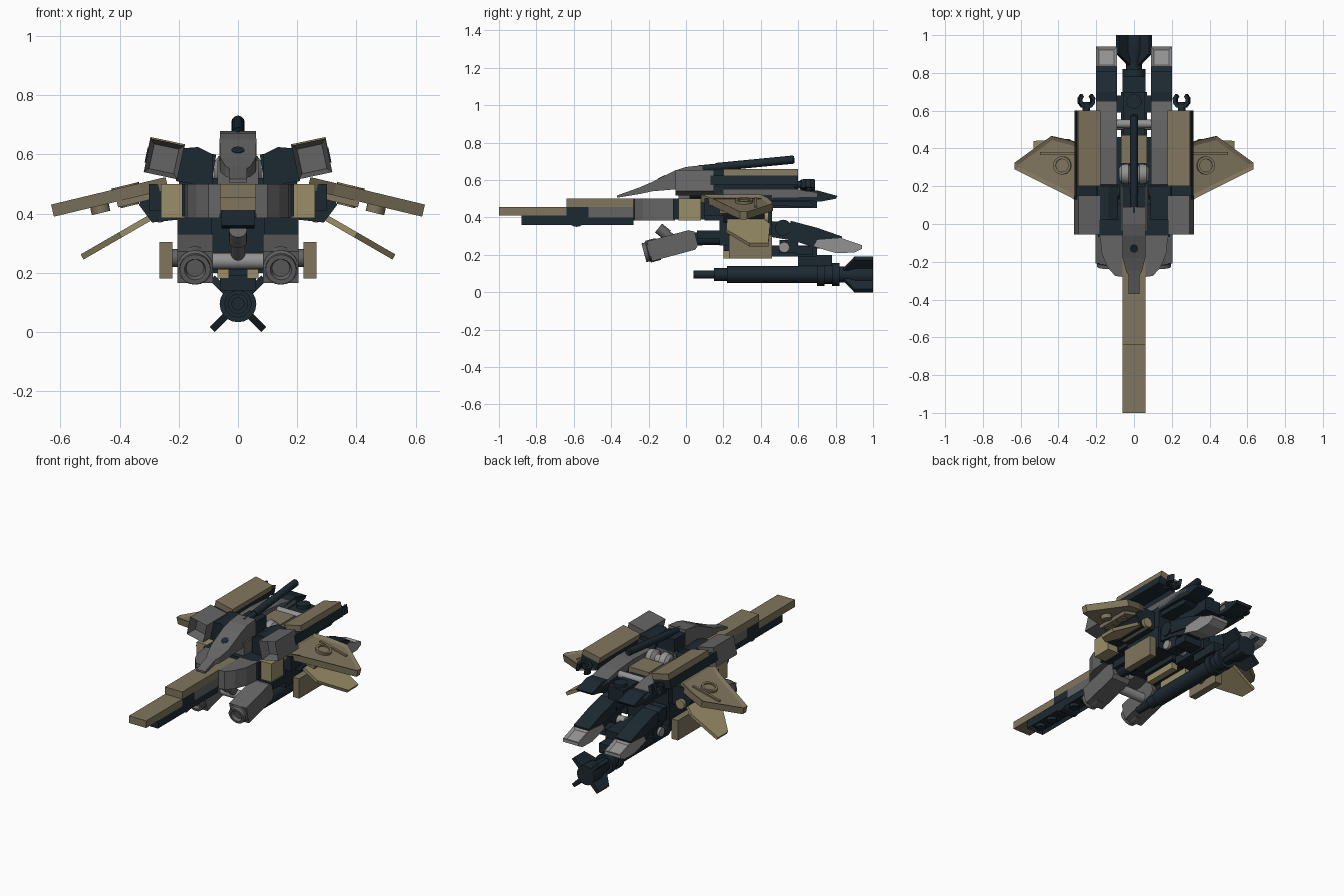
import bpy, bmesh, math
from mathutils import Vector, Matrix

if "Cube" in bpy.data.objects:
    bpy.data.objects.remove(bpy.data.objects["Cube"])

def material(name, col):
    m = bpy.data.materials.new(name)
    m.diffuse_color = (*col, 1)
    m.use_nodes = True
    m.node_tree.nodes["Principled BSDF"].inputs["Base Color"].default_value = m.diffuse_color
    return m

TAN = material("tan", (0.215, 0.18, 0.11))
SAND = material("sand", (0.32, 0.27, 0.14))
DARK = material("dark_blue", (0.012, 0.022, 0.031))
GREY = material("grey", (0.13, 0.13, 0.13))
LIGHT = material("light_grey", (0.29, 0.29, 0.29))

def finish(name, bm, mat, mirror=False, smooth=False):
    bmesh.ops.recalc_face_normals(bm, faces=bm.faces)
    me = bpy.data.meshes.new(name)
    bm.to_mesh(me)
    bm.free()
    me.materials.append(mat)
    ob = bpy.data.objects.new(name, me)
    bpy.context.collection.objects.link(ob)
    if mirror:
        ob.modifiers.new("mirror", 'MIRROR').use_mirror_merge = False
    if smooth:
        bpy.ops.object.select_all(action='DESELECT')
        ob.select_set(True)
        bpy.context.view_layer.objects.active = ob
        bpy.ops.object.shade_smooth_by_angle(angle=math.radians(35))
    return ob

def skin(name, rings, mat, mirror=False, smooth=False):
    """Closed skin through rings with equal point counts."""
    bm = bmesh.new()
    vs = [[bm.verts.new(p) for p in r] for r in rings]
    n = len(vs[0])
    for a, b in zip(vs, vs[1:]):
        for i in range(n):
            bm.faces.new((a[i], a[(i + 1) % n], b[(i + 1) % n], b[i]))
    bm.faces.new(vs[0])
    bm.faces.new(vs[-1])
    return finish(name, bm, mat, mirror, smooth)

def prism(name, axis, pts, lo, hi, mat, mirror=False):
    put = {'X': lambda p, d: (d, p[0], p[1]), 'Y': lambda p, d: (p[0], d, p[1]),
           'Z': lambda p, d: (p[0], p[1], d)}[axis]
    return skin(name, [[put(p, d) for p in pts] for d in (lo, hi)], mat, mirror)

def box(name, x0, x1, y0, y1, z0, z1, mat, mirror=False):
    return prism(name, 'Z', [(x0, y0), (x1, y0), (x1, y1), (x0, y1)], z0, z1, mat, mirror)

def loft(name, secs, mat):
    """Sections along y: (y, half width, z bottom, z top)."""
    return skin(name, [[(-w, y, a), (w, y, a), (w, y, b), (-w, y, b)] for y, w, a, b in secs], mat)

def turned(name, start, direction, steps, mat, mirror=False, n=20):
    """Round part from (distance, radius) steps along a direction."""
    q = Vector(direction).to_track_quat('Z', 'Y')
    rings = [[Vector(start) + q @ Vector((r * math.cos(2 * math.pi * i / n), r * math.sin(2 * math.pi * i / n), d))
              for i in range(n)] for d, r in steps]
    return skin(name, rings, mat, mirror, True)

def rod(name, a, b, r, mat, mirror=False):
    d = Vector(b) - Vector(a)
    return turned(name, a, d, [(0, r), (d.length, r)], mat, mirror)

def turn(pivot, axis, deg, *obs):
    p = Matrix.Translation(pivot)
    for ob in obs:
        ob.data.transform(p @ Matrix.Rotation(math.radians(deg), 4, axis) @ p.inverted())

def recess(ob, normal, thick, depth):
    bm = bmesh.new()
    bm.from_mesh(ob.data)
    f = max(bm.faces, key=lambda f: f.normal.dot(Vector(normal)))
    bmesh.ops.inset_region(bm, faces=[f], thickness=thick, depth=0)
    for v in f.verts:
        v.co -= f.normal * depth
    bm.to_mesh(ob.data)
    bm.free()
    return ob

# Nose blade
box("nose_front_plate", -.06, .06, -1, -.64, .41, .455, TAN)
box("nose_rear_plate", -.06, .06, -.64, -.1, .455, .5, TAN)
box("nose_inner_plate", -.06, .06, -.64, -.52, .41, .455, DARK)
box("nose_brace", -.06, .06, -.52, -.2, .40, .455, GREY)
recess(box("nose_under_plate", -.058, .058, -.88, -.28, .36, .41, DARK), (0, 0, -1), .015, .02)
rod("nose_hinge", (-.055, -.585, .395), (.055, -.585, .395), .045, DARK)
for i in range(6):
    y = -.83 + i * .1
    rod("nose_under_tube", (0, y, .362), (0, y, .39), .028, DARK)

# Curved chest cheeks and side blocks
prism("chest_cheek", 'Z', [(.06, -.28), (.10, -.275), (.14, -.23), (.17, -.16), (.18, -.06), (.06, -.06)],
      .385, .5, GREY, True)
box("chest_side_block", .18, .26, -.04, .08, .385, .5, SAND, True)
box("chest_core", -.19, .19, -.07, .2, .39, .5, DARK)
box("torso", -.2, .2, .1, .46, .385, .52, DARK)
box("torso_side", .2, .3, .1, .42, .41, .50, DARK, True)
prism("arm_root", 'Y', [(.2, .38), (.29, .37), (.335, .43), (.31, .48), (.2, .5)], .2, .42, DARK, True)

# Head, block and top barrel
loft("head_shell", [(-.37, .03, .505, .517), (-.27, .03, .522, .553), (-.25, .042, .525, .56), (-.18, .06, .54, .59),
                    (-.06, .062, .55, .65), (0, .06, .545, .67), (.09, .06, .545, .68)], GREY)
turn((0, -.13, .612), 'X', 27, rod("head_hole", (0, -.13, .58), (0, -.13, .617), .022, DARK))
box("neck_block", -.07, .07, -.04, .2, .5, .58, GREY)
box("head_back", -.06, .06, .09, .2, .54, .66, DARK)
turned("top_barrel", (0, .06, .66), (0, .52, .05), [(0, .018), (.1, .018), (.1, .022), (.515, .022), (.522, .016)], DARK)
turned("back_roller", (-.08, .265, .545), (1, 0, 0), [(0, .03), (.015, .05), (.05, .055), (.065, .03), (.095, .03),
                                                    (.11, .055), (.145, .05), (.16, .03)], LIGHT)
rod("back_axle", (-.1, .53, .53), (.1, .53, .53), .022, LIGHT)
box("back_tan_block", -.07, .07, .32, .47, .5, .56, TAN)
box("back_spine", -.055, .055, .2, .7, .45, .53, DARK)
rod("spine_cap", (0, .65, .5), (0, .65, .55), .04, DARK)

# Tilted shoulder pods
P = (.25, .3, .585)
pod = recess(box("shoulder_box", .192, .308, -.055, .15, .527, .643, GREY, True), (0, -1, 0), .022, .06)
plate = box("shoulder_top_plate", .19, .31, .2, .6, .612, .648, TAN, True)
under = recess(box("shoulder_under_beam", .195, .312, .13, .6, .56, .612, DARK, True), (0, 0, -1), .014, .03)
stem = rod("shoulder_clip_stem", (.25, .58, .575), (.25, .645, .575), .02, DARK, True)
clip = prism("shoulder_clip", 'Z', [(.25 + r * math.sin(math.radians(a)), .655 - r * math.cos(math.radians(a)))
             for r, angs in ((.045, range(-140, 141, 35)), (.026, range(140, -141, -35))) for a in angs],
             .552, .598, DARK, True)
turn(P, 'Y', -12, pod, plate, under, stem, clip)
prism("shoulder_link", 'Y', [(.085, .49), (.085, .6), (.135, .625), (.195, .62), (.21, .51)], .02, .2, DARK, True)
rod("shoulder_axle", (.08, .17, .56), (.2, .17, .58), .04, DARK, True)

# Rear boosters: curved grey covers over dark hulls
prism("booster_cover", 'X', [(.2, .5), (.2, .565), (.4, .572), (.55, .56), (.7, .53), (.7, .51)], .09, .2, GREY, True)
prism("booster_hull", 'X', [(.3, .51), (.7, .545), (.81, .515), (.8, .5), (.72, .485), (.6, .49), (.3, .49)],
      .09, .2, DARK, True)
prism("booster_keel", 'X', [(.4, .49), (.66, .485), (.69, .468), (.66, .455), (.55, .46), (.4, .46)], .105, .185, DARK, True)

# Upper wings
W = (.27, .3, .5)
wing = recess(prism("wing", 'Z', [(.24, .08), (.33, .14), (.638, .29), (.638, .325), (.44, .465), (.33, .44), (.24, .4)],
              .475, .517, TAN, True), (0, 0, 1), .022, .01)
boss = turned("wing_boss", (.38, .31, .5), (0, 0, 1), [(0, .048), (.022, .048), (.022, .034), (.014, .034)], TAN, True)
rib = box("wing_rib", .31, .5, .365, .38, .49, .516, TAN, True)
studs = [rod("wing_under_stud", (x, y, .45), (x, y, .48), .032, TAN, True)
         for x, y in ((.38, .22), (.38, .33), (.48, .31))]
pad = box("wing_under_pad", .3, .42, .18, .4, .455, .477, TAN, True)
turn(W, 'Y', 13.5, wing, boss, rib, pad, *studs)

# Lower swept blades
blade = prism("lower_blade", 'Z', [(.25, .29), (.30, .22), (.42, .215), (.568, .34), (.568, .44), (.36, .45), (.25, .38)],
              .403, .423, SAND, True)
turn((.25, .3, .41), 'Y', 30, blade)
rod("blade_hinge", (.265, .22, .4), (.265, .44, .4), .03, SAND, True)

# Hips and hip armour
box("hip_armour", .222, .265, .23, .46, .18, .305, TAN, True)
box("hip_column", .09, .205, .18, .46, .25, .39, DARK, True)
box("hip_slab", .09, .205, .06, .22, .285, .33, DARK, True)
box("hip_center", -.09, .09, .2, .45, .22, .39, DARK)
box("hip_center_plate", .03, .07, .2, .42, .18, .22, SAND, True)
rod("hip_armour_pin", (.18, .34, .25), (.23, .34, .25), .03, GREY, True)

# Forward lower engines
E = (.145, -.08, .25)
body = prism("engine_body", 'X', [(-.2, .195), (.04, .195), (.06, .215), (.06, .29), (.03, .305), (-.2, .305)],
             .085, .205, GREY, True)
nozzle = turned("engine_nozzle", (.145, -.15, .25), (0, -1, 0),
                [(0, .06), (.055, .06), (.06, .052), (.08, .052), (.08, .036), (.06, .03)], GREY, True)
turn(E, 'X', 15, body, nozzle)
rod("engine_cross_bar", (-.1, -.03, .24), (.1, -.03, .24), .028, LIGHT)
turned("front_stub", (0, -.03, .25), (0, -.75, .6), [(0, .024), (.09, .024), (.09, .03), (.15, .03)], GREY)
rod("engine_arm", (.145, .03, .285), (.145, .24, .29), .035, DARK, True)

# Rear legs with pale feet
rod("knee", (.09, .52, .345), (.2, .52, .345), .043, DARK, True)
prism("leg", 'X', [(.43, .30), (.46, .38), (.57, .37), (.82, .29), (.8, .235), (.7, .235), (.58, .275)], .1, .19, DARK, True)
foot = recess(prism("foot", 'X', [(.68, .245), (.70, .28), (.83, .29), (.94, .252), (.94, .232), (.9, .212), (.8, .21)],
              .09, .2, LIGHT, True), (0, .32, .95), .022, .012)
prism("shin_plate", 'X', [(.56, .3), (.56, .382), (.7, .345), (.835, .298), (.83, .275), (.7, .275)], .092, .198, DARK, True)
rod("leg_joint", (.05, .525, .24), (.2, .525, .24), .028, LIGHT, True)
box("leg_joint_block", .1, .185, .5, .6, .21, .28, DARK, True)
box("tail_block", -.07, .07, .45, .7, .19, .25, DARK)
box("tail_mount", -.06, .06, .6, .78, .14, .2, DARK)
box("tail_bar", -.19, .19, .59, .68, .2, .245, DARK)

# Long gun with four tail fins
turned("gun", (0, .04, .095), (0, 1, 0),
       [(0, .022), (.11, .022), (.11, .034), (.18, .034), (.18, .046), (.66, .046), (.66, .062), (.70, .062), (.70, .05),
        (.74, .05), (.74, .062), (.78, .062), (.78, .042), (.83, .045), (.87, .06), (.96, .06)], DARK)
for k in range(4):
    fin = prism("gun_fin", 'X', [(.82, .115), (.85, .145), (.9, .218), (1, .218), (1, .115)], -.012, .012, DARK)
    turn((0, 0, .095), 'Y', 45 + 90 * k, fin)
